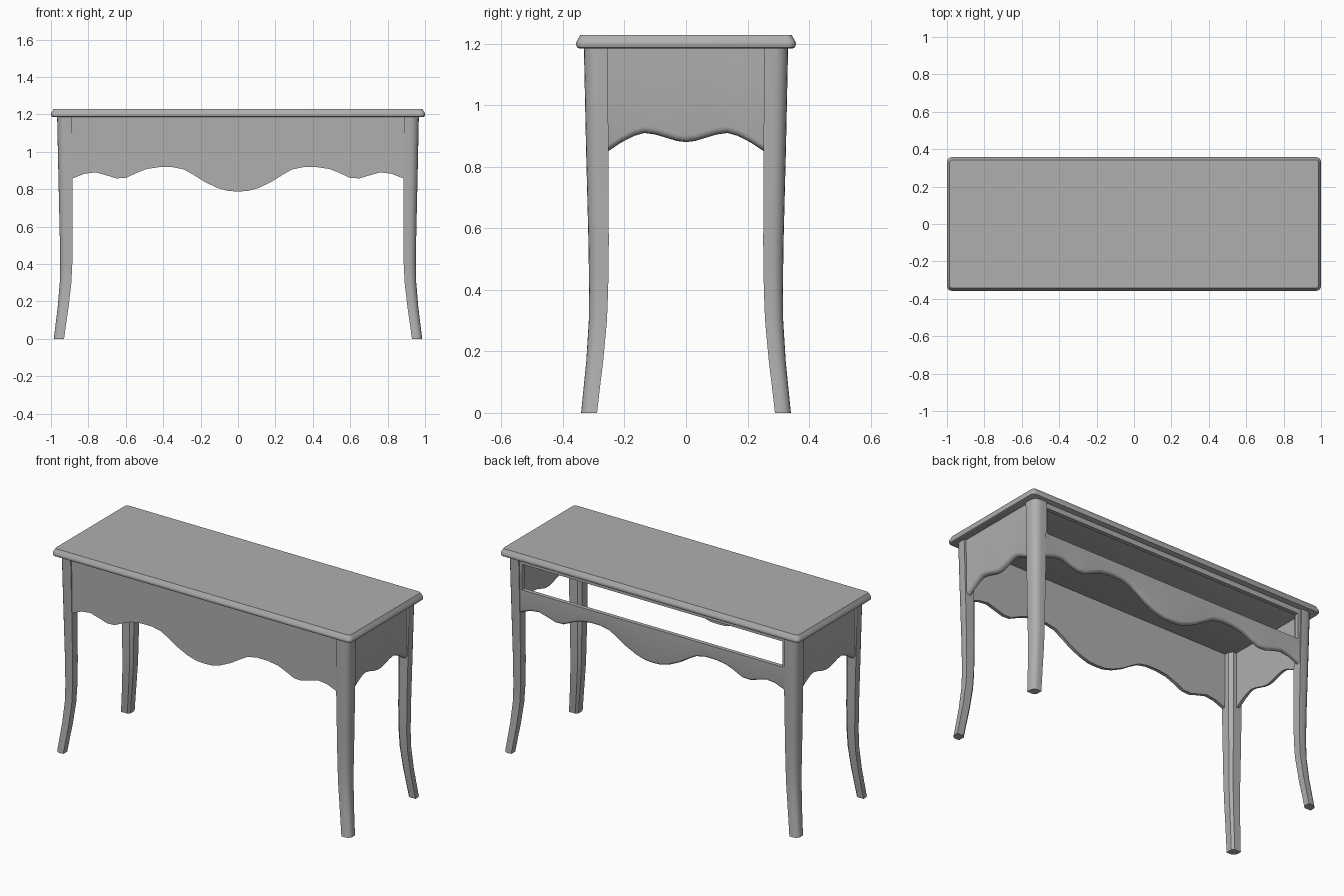
import bpy, bmesh, math

if "Cube" in bpy.data.objects:
    bpy.data.objects.remove(bpy.data.objects["Cube"])

# Mid-grey finish shared by every part
grey = bpy.data.materials.new("mid_grey")
grey.diffuse_color = (0.43, 0.43, 0.43, 1)
grey.use_nodes = True
grey.node_tree.nodes["Principled BSDF"].inputs["Base Color"].default_value = grey.diffuse_color

def loft(name, rings, angle=35):
    """Bridge closed rings of points, cap both ends, smooth by angle."""
    bm = bmesh.new()
    vs = [[bm.verts.new(p) for p in r] for r in rings]
    n = len(rings[0])
    for a, b in zip(vs, vs[1:]):
        for i in range(n):
            j = (i + 1) % n
            bm.faces.new((a[i], a[j], b[j], b[i]))
    bm.faces.new(vs[0])
    bm.faces.new(vs[-1])
    bmesh.ops.recalc_face_normals(bm, faces=bm.faces)
    me = bpy.data.meshes.new(name)
    bm.to_mesh(me)
    bm.free()
    me.materials.append(grey)
    ob = bpy.data.objects.new(name, me)
    bpy.context.collection.objects.link(ob)
    bpy.ops.object.select_all(action='DESELECT')
    ob.select_set(True)
    bpy.context.view_layer.objects.active = ob
    bpy.ops.object.shade_smooth_by_angle(angle=math.radians(angle))
    return ob

def box(name, x0, x1, y0, y1, z0, z1):
    return loft(name, [[(x0, y0, z), (x1, y0, z), (x1, y1, z), (x0, y1, z)] for z in (z0, z1)])

# Table top: rounded rectangle lofted through a moulded edge profile
def rounded_rect(hx, hy, z, r, seg=4):
    pts = []
    for q, (sx, sy) in enumerate([(1, 1), (-1, 1), (-1, -1), (1, -1)]):
        for k in range(seg + 1):
            a = math.pi / 2 * (q + k / seg)
            pts.append((sx * (hx - r) + r * math.cos(a), sy * (hy - r) + r * math.sin(a), z))
    return pts

edge = [(0.010, 1.185), (0.003, 1.188), (0, 1.196), (0, 1.203), (0.003, 1.210), (0.014, 1.229)]
loft("table_top", [rounded_rect(1 - d, 0.357 - d, z, 0.025 - d * 0.6) for d, z in edge], 30)

# Legs: rounded outer corner, chamfered inner corner, foot sweeping outward
# (height, outer x, outer y, width)
LEG = [(0, .985, .341, .055), (.08, .975, .333, .056), (.17, .964, .324, .058), (.3, .953, .316, .062),
       (.4, .951, .315, .065), (.55, .953, .317, .069), (.86, .960, .325, .076), (1.19, .967, .332, .080)]

def leg_ring(z, ox, oy, w, sx, sy):
    r, c, wy = w * 0.55, w * 0.24, w - .003
    pts = [(ox - r + r * math.cos(a), oy - r + r * math.sin(a))
           for a in (math.pi / 2 * k / 5 for k in range(6))]
    pts += [(ox - w, oy), (ox - w, oy - wy + c), (ox - w + c, oy - wy), (ox, oy - wy)]
    return [(sx * x, sy * y, z) for x, y in pts]

for sx, side in ((1, "right"), (-1, "left")):
    for sy, end in ((-1, "front"), (1, "back")):
        loft(f"{end}_{side}_leg", [leg_ring(*s, sx, sy) for s in LEG])

# Aprons: scalloped lower edge, mirrored about the centre
LONG_WAVE = [(0, .788), (.05, .79), (.11, .807), (.18, .84), (.24, .878), (.29, .906), (.35, .918), (.42, .918),
             (.49, .908), (.54, .888), (.60, .86), (.65, .858), (.70, .873), (.76, .89), (.82, .883), (.895, .853)]
SIDE_WAVE = [(0, .88), (.03, .884), (.07, .896), (.10, .905), (.135, .91), (.17, .90), (.21, .879), (.265, .843)]

def apron(name, wave, place, top, th, r):
    rings = []
    for t, z in [(-t, z) for t, z in wave[:0:-1]] + wave:
        sec = [(0, top)]
        if r:
            sec += [(r - r * math.cos(a), z + r - r * math.sin(a))
                    for a in (math.pi / 2 * k / 4 for k in range(5))]
        else:
            sec.append((0, z))
        sec += [(th, z), (th, top)]
        rings.append([place(t, d, h) for d, h in sec])
    return loft(name, rings)

apron("front_apron", LONG_WAVE, lambda t, d, h: (t, -0.322 + d, h), 1.19, .02, 0)
apron("back_apron", LONG_WAVE, lambda t, d, h: (t, 0.322 - d, h), 1.0, .025, .015)
for s, side in ((1, "right"), (-1, "left")):
    apron(f"{side}_apron", SIDE_WAVE, lambda t, d, h: (s * (0.953 - d), t, h), 1.19, .028, .022)
    # Back opening stiles
    box(f"back_{side}_stile", *sorted((s * .87, s * .895)), .297, .322, 1.0, 1.155)

# Rail above the back opening
box("back_top_rail", -.895, .895, .297, .322, 1.155, 1.19)
